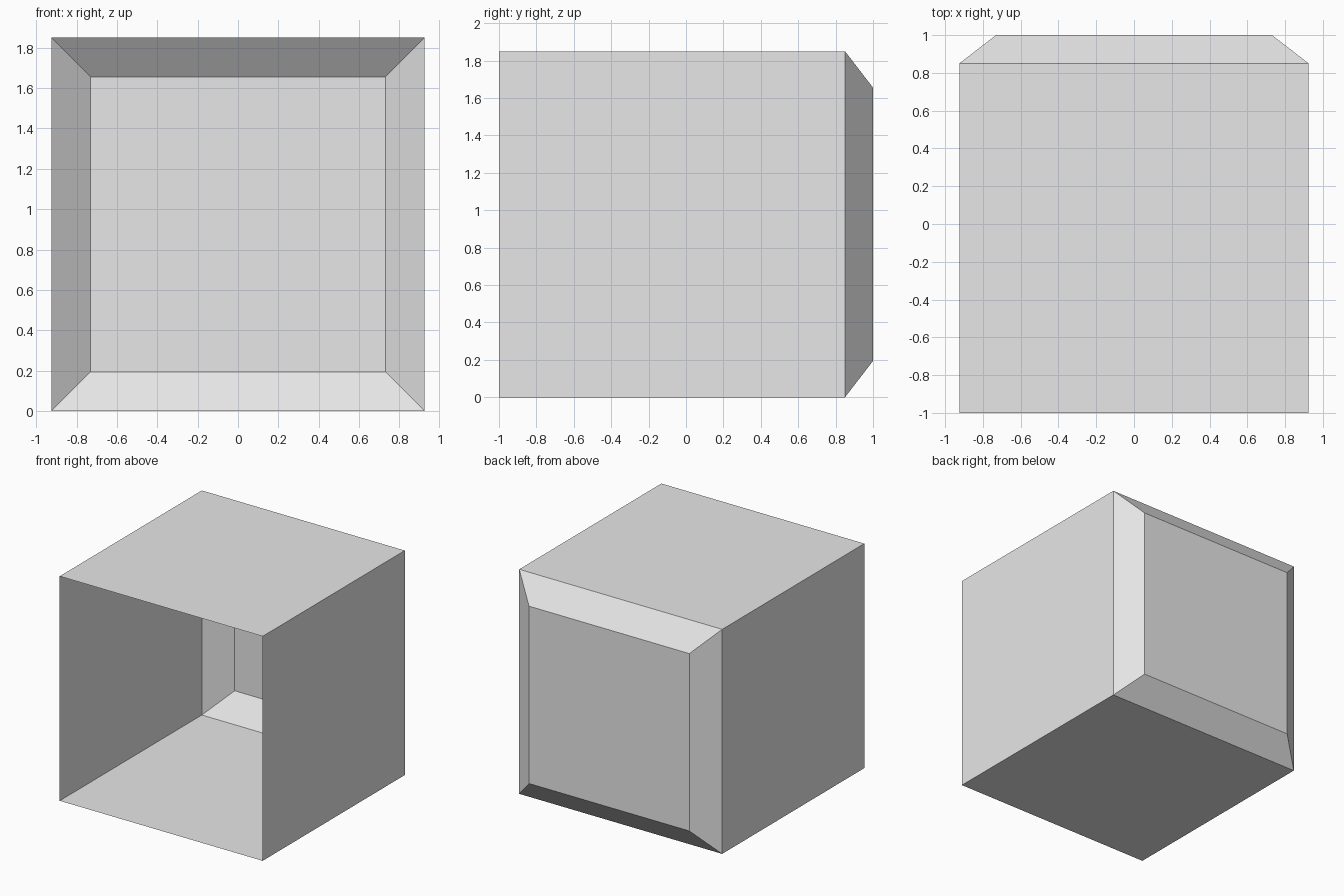
import bpy
import bmesh
from mathutils import Vector

# Remove the default cube
if "Cube" in bpy.data.objects:
    bpy.data.objects.remove(bpy.data.objects["Cube"], do_unlink=True)

SIDE = 1.85       # width and height of the shell
FRONT_Y = -1.0    # open mouth
WALL_END_Y = 0.85 # where the taper starts
BACK_Y = 1.0      # flat back panel
BACK_SIDE = 1.3   # width and height of the back panel

# Plain grey material
grey = bpy.data.materials.new("light_grey")
grey.use_nodes = True
colour = (0.8, 0.8, 0.8, 1.0)
grey.diffuse_color = colour
grey.node_tree.nodes["Principled BSDF"].inputs["Base Color"].default_value = colour

bm = bmesh.new()

# Thin straight walls
bmesh.ops.create_cube(bm, size=1.0)
bmesh.ops.scale(bm, vec=(SIDE, WALL_END_Y - FRONT_Y, SIDE), verts=bm.verts)
bmesh.ops.translate(bm, vec=(0, (WALL_END_Y + FRONT_Y) / 2, SIDE / 2), verts=bm.verts)

# Tapered back with a smaller flat panel
bm.normal_update()
back = max(bm.faces, key=lambda f: f.normal.y)
bmesh.ops.inset_region(bm, faces=[back], thickness=(SIDE - BACK_SIDE) / 2)
bmesh.ops.translate(bm, vec=Vector((0, BACK_Y - WALL_END_Y, 0)), verts=back.verts)

# Open front
bm.normal_update()
front = min(bm.faces, key=lambda f: f.normal.y)
bmesh.ops.delete(bm, geom=[front], context='FACES')

mesh = bpy.data.meshes.new("open_box_shell")
bm.to_mesh(mesh)
bm.free()
mesh.materials.append(grey)
shell = bpy.data.objects.new("open_box_shell", mesh)
bpy.context.collection.objects.link(shell)
